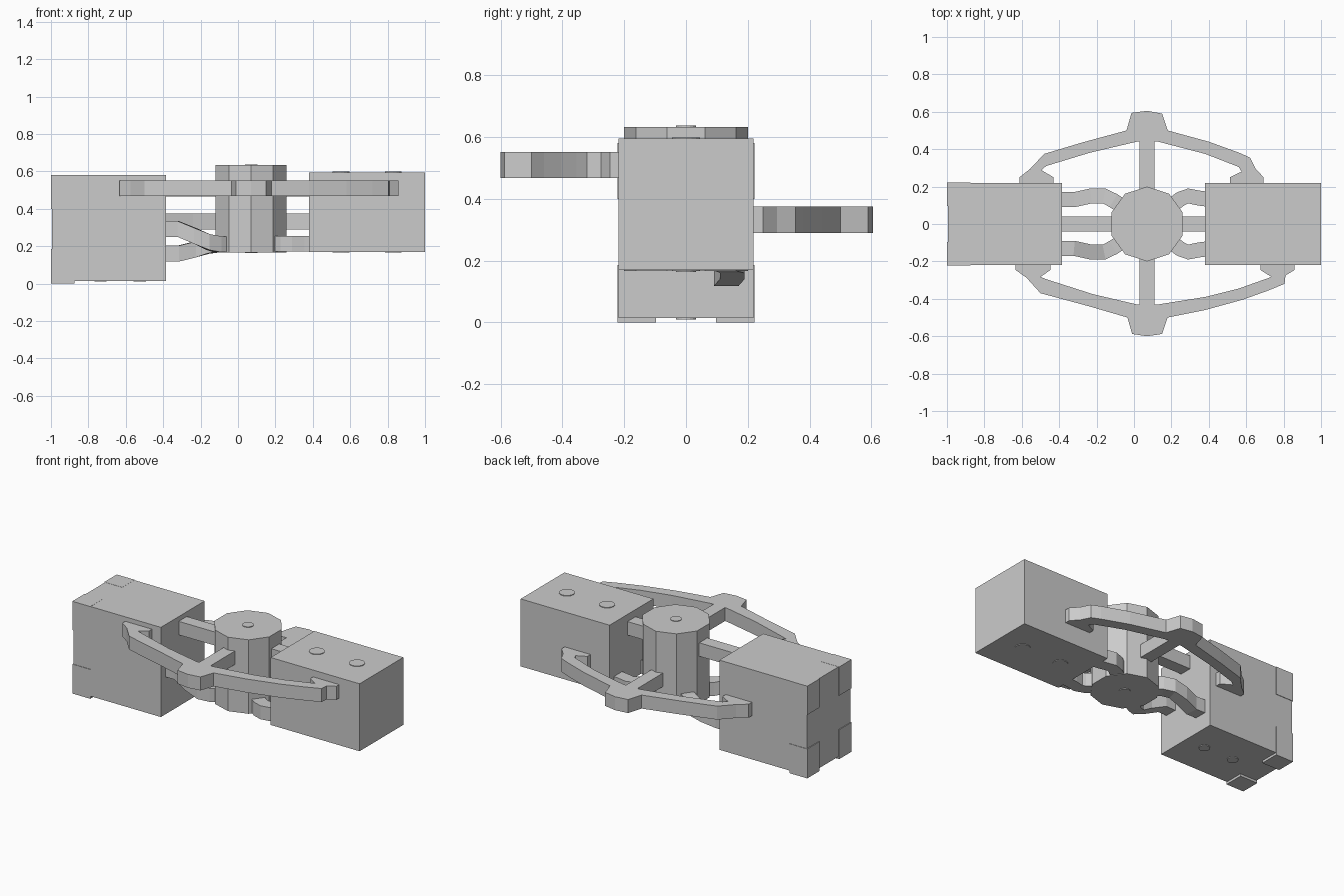
import bpy, bmesh
from mathutils import Vector


def finish(name, bm):
    bmesh.ops.recalc_face_normals(bm, faces=bm.faces)
    me = bpy.data.meshes.new(name)
    bm.to_mesh(me)
    bm.free()
    ob = bpy.data.objects.new(name, me)
    bpy.context.collection.objects.link(ob)
    return ob


def box(name, lo, hi):
    bm = bmesh.new()
    bmesh.ops.create_cube(bm, size=1)
    for v in bm.verts:
        v.co = Vector([(a + b) / 2 + c * (b - a) for a, b, c in zip(lo, hi, v.co)])
    return finish(name, bm)


def plate(name, outline, z0, z1):
    bm = bmesh.new()
    face = bm.faces.new([bm.verts.new((x, y, z0)) for x, y in outline])
    ext = bmesh.ops.extrude_face_region(bm, geom=[face])
    for v in ext["geom"]:
        if isinstance(v, bmesh.types.BMVert):
            v.co.z = z1
    bmesh.ops.triangulate(bm, faces=[f for f in bm.faces if len(f.verts) > 4])
    return finish(name, bm)


def cylinder(name, x, z0, z1, r, sides, y=0.0):
    bpy.ops.mesh.primitive_cylinder_add(vertices=sides, radius=r, depth=z1 - z0,
                                        location=(x, y, (z0 + z1) / 2))
    bpy.context.object.name = name


def strut(name, path, w=0.08, h=0.085):
    # rectangular bar swept along a path, cross-section kept upright
    bm = bmesh.new()
    pts = [Vector(p) for p in path]
    rings = []
    for i, p in enumerate(pts):
        d = pts[min(i + 1, len(pts) - 1)] - pts[max(i - 1, 0)]
        side = Vector((-d.y, d.x, 0)).normalized() * w / 2
        up = Vector((0, 0, h / 2))
        rings.append([bm.verts.new(p + a * side + b * up)
                      for a, b in ((-1, -1), (1, -1), (1, 1), (-1, 1))])
    for a, b in zip(rings, rings[1:]):
        for k in range(4):
            bm.faces.new((a[k], a[(k + 1) % 4], b[(k + 1) % 4], b[k]))
    bm.faces.new(rings[0])
    bm.faces.new(rings[-1])
    return finish(name, bm)


CX = 0.07  # hub axis

# End blocks
box("left_block", (-0.995, -0.218, 0.015), (-0.385, 0.218, 0.58))
box("right_block", (0.38, -0.218, 0.17), (1.0, 0.218, 0.595))

# Corner pads on the outer end of the left block
for y0, y1 in ((-0.221, -0.097), (0.097, 0.221)):
    for z0, z1 in ((0.0, 0.185), (0.40, 0.581)):
        box("corner_pad", (-1.0, y0, z0), (-0.875, y1, z1))

# Ten-sided hub and the spokes to both blocks
cylinder("hub", CX, 0.167, 0.633, 0.2, 10)
box("left_spoke", (-0.4, -0.04, 0.465), (0.0, 0.04, 0.55))
box("right_spoke", (0.1, -0.04, 0.465), (0.4, 0.04, 0.55))

# Thin studs on the hub and blocks
for z0, z1 in ((0.163, 0.17), (0.63, 0.637)):
    cylinder("hub_stud", CX, z0, z1, 0.033, 16)
for x in (0.55, 0.83):
    cylinder("right_block_top_stud", x, 0.59, 0.599, 0.045, 16)
    cylinder("right_block_bottom_stud", x, 0.166, 0.175, 0.045, 16)
for x in (-0.735, -0.525):
    cylinder("left_block_stud", x, 0.01, 0.02, 0.033, 16)

# Front bow with central stem and hooked ends
front = [(0.03, -0.15), (0.03, -0.43), (0.015, -0.43), (-0.22, -0.375), (-0.47, -0.295),
         (-0.5, -0.283), (-0.447, -0.246), (-0.447, -0.21), (-0.633, -0.21),
         (-0.633, -0.246), (-0.575, -0.287), (-0.5, -0.37), (-0.24, -0.44),
         (-0.035, -0.5), (-0.01, -0.588), (0.07, -0.6), (0.15, -0.588), (0.18, -0.5),
         (0.38, -0.46), (0.58, -0.405), (0.72, -0.355), (0.805, -0.32), (0.81, -0.275),
         (0.858, -0.246), (0.858, -0.21), (0.676, -0.21), (0.676, -0.246),
         (0.735, -0.283), (0.56, -0.345), (0.38, -0.39), (0.13, -0.43), (0.11, -0.43),
         (0.11, -0.15)]
plate("front_bow", front, 0.467, 0.552)

# Back bow, set lower
back = [(0.03, 0.15), (0.03, 0.44), (0.015, 0.44), (-0.24, 0.38), (-0.47, 0.31),
        (-0.495, 0.288), (-0.43, 0.25), (-0.43, 0.21), (-0.612, 0.21), (-0.612, 0.25),
        (-0.555, 0.295), (-0.48, 0.375), (-0.28, 0.435), (-0.04, 0.5), (-0.013, 0.594),
        (0.07, 0.605), (0.15, 0.59), (0.18, 0.5), (0.4, 0.44), (0.565, 0.38),
        (0.62, 0.355), (0.65, 0.295), (0.693, 0.25), (0.693, 0.21), (0.513, 0.21),
        (0.513, 0.25), (0.575, 0.28), (0.56, 0.305), (0.38, 0.375), (0.13, 0.44),
        (0.11, 0.44), (0.11, 0.15)]
plate("back_bow", back, 0.29, 0.375)

# Bent lower struts between hub and blocks
for s, z in ((-1, 0.292), (1, 0.16)):
    zs = [z, z, z + (0.21 - z) * 0.45, z + (0.21 - z) * 0.85, 0.21, 0.21]
    xy = [(-0.42, 0.132), (-0.32, 0.13), (-0.23, 0.15), (-0.16, 0.15), (-0.11, 0.125), (0.0, 0.05)]
    strut("left_lower_strut", [(x, s * y, h) for (x, y), h in zip(xy, zs)])
    xy = [(0.42, 0.13), (0.35, 0.138), (0.29, 0.15), (0.25, 0.135), (0.15, 0.06)]
    strut("right_lower_strut", [(x, s * y, 0.213) for x, y in xy])
